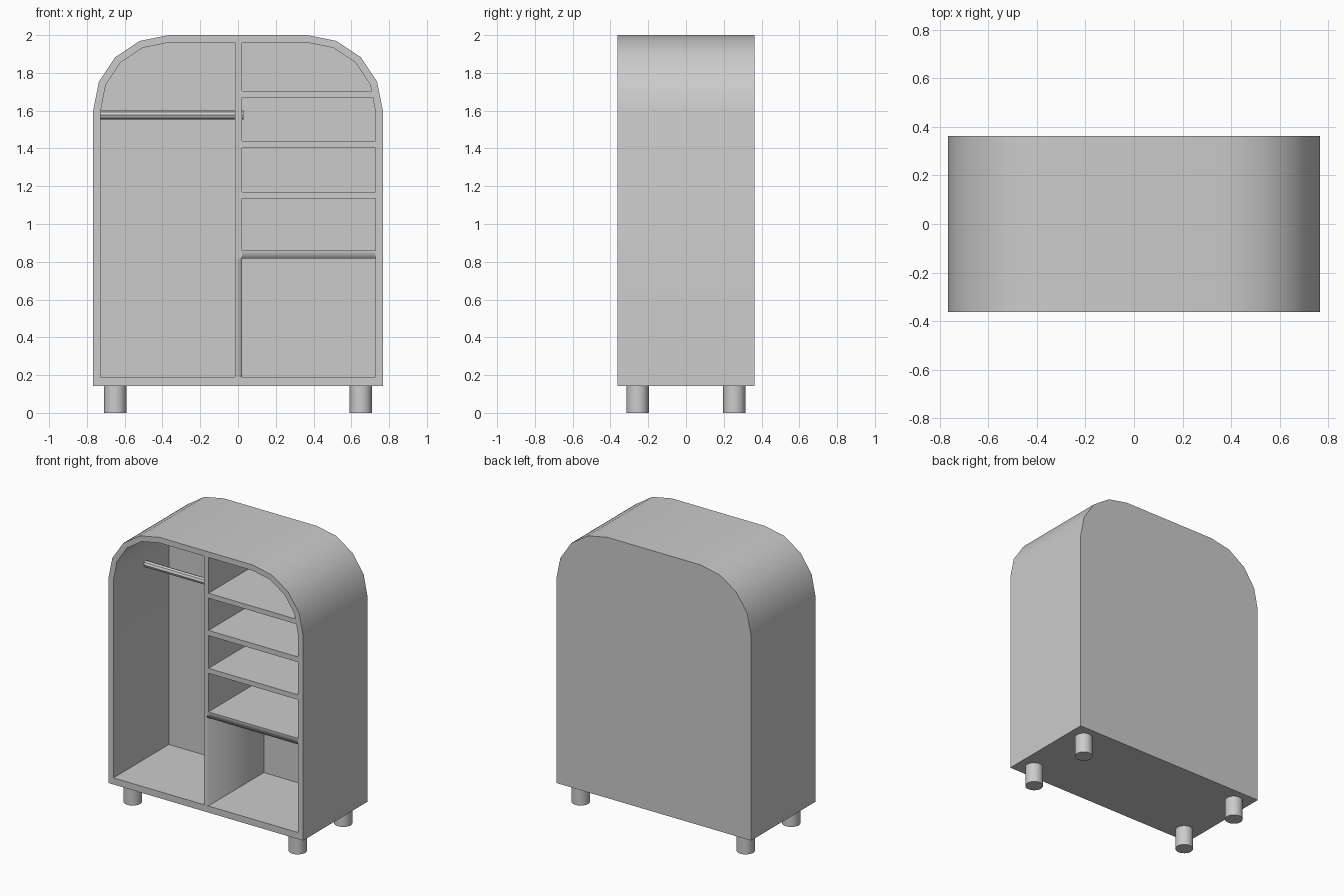
import bpy, bmesh
from math import cos, sin, pi, radians
from mathutils import Matrix, Vector

if "Cube" in bpy.data.objects:
    bpy.data.objects.remove(bpy.data.objects["Cube"], do_unlink=True)

FRONT, BACK, INNER_BACK = -0.363, 0.363, 0.26
ARC_X, ARC_Z = 0.367, 1.6

grey = bpy.data.materials.new("plain grey")
grey.use_nodes = True
colour = (0.6, 0.6, 0.6, 1)
grey.diffuse_color = colour
grey.node_tree.nodes["Principled BSDF"].inputs["Base Color"].default_value = colour


def finish(bm, name, smooth_angle=None):
    """Turn a bmesh into a named grey object."""
    bmesh.ops.recalc_face_normals(bm, faces=bm.faces)
    mesh = bpy.data.meshes.new(name)
    bm.to_mesh(mesh)
    bm.free()
    mesh.materials.append(grey)
    obj = bpy.data.objects.new(name, mesh)
    bpy.context.collection.objects.link(obj)
    if smooth_angle:
        bpy.ops.object.select_all(action='DESELECT')
        obj.select_set(True)
        bpy.context.view_layer.objects.active = obj
        bpy.ops.object.shade_smooth_by_angle(angle=radians(smooth_angle))
    return obj


def box(low, high):
    bm = bmesh.new()
    low, high = Vector(low), Vector(high)
    bmesh.ops.create_cube(bm, size=1)
    for v in bm.verts:
        v.co = (low + high) / 2 + v.co * (high - low)
    return bm


def soften(bm, is_soft):
    """Smooth the faces, keeping every edge sharp except the soft ones."""
    for f in bm.faces:
        f.smooth = True
    for e in bm.edges:
        e.smooth = is_soft(*(v.co for v in e.verts))


def cylinder(name, centre, radius, length, sides, rotation=None, smooth_angle=None):
    bm = bmesh.new()
    matrix = Matrix.Translation(centre) @ (rotation or Matrix())
    bmesh.ops.create_cone(bm, cap_ends=True, segments=sides, radius1=radius,
                          radius2=radius, depth=length, matrix=matrix)
    return finish(bm, name, smooth_angle)


def arch(half_width, bottom, radius):
    """Outline with square feet and rounded top corners."""
    steps = [i * pi / 8 for i in range(5)]
    right = [(half_width, bottom)]
    right += [(ARC_X + radius * cos(a), ARC_Z + radius * sin(a)) for a in steps]
    return right + [(-x, z) for x, z in reversed(right)]


# Arched carcass with a recessed interior and thick back
bm = bmesh.new()
outer, inner = arch(0.767, 0.143, 0.4), arch(0.727, 0.19, 0.36)
rings = [[bm.verts.new((x, y, z)) for x, z in outline]
         for outline, y in ((outer, BACK), (outer, FRONT), (inner, FRONT), (inner, INNER_BACK))]
for a, b in zip(rings, rings[1:]):
    for i in range(len(a)):
        j = (i + 1) % len(a)
        bm.faces.new((a[i], a[j], b[j], b[i]))
bm.faces.new(rings[0])
bm.faces.new(rings[-1])
finish(bm, "carcass", 30)

# Upright divider, with a soft front edge beside the lower compartment
SPLIT = 0.817
FACE = FRONT + 0.001
bm = box((-0.016, FACE, 0.18), (0.021, INNER_BACK + 0.01, 1.97))
bmesh.ops.bisect_plane(bm, geom=bm.verts[:] + bm.edges[:] + bm.faces[:],
                       plane_co=(0, 0, SPLIT), plane_no=(0, 0, 1))
soften(bm, lambda a, b: all(p.x > 0 and p.y < 0 and p.z < SPLIT + 0.01 for p in (a, b)))
finish(bm, "divider")

# Shelves: bottom, top, right end
shelves = ((1.67, 1.705, 0.715), (1.403, 1.44, 0.74), (1.135, 1.17, 0.74), (SPLIT, 0.86, 0.74))
for n, (bottom, top, end) in enumerate(shelves, 1):
    bm = box((0.01, FACE, bottom), (end, INNER_BACK + 0.01, top))
    if bottom == SPLIT:
        soften(bm, lambda a, b: all(p.y < 0 and p.z < SPLIT + 0.01 for p in (a, b)))
    finish(bm, f"shelf_{n}")

# Hanging rail
cylinder("hanging_rail", (-0.352, 0, 1.577), 0.023, 0.76, 8,
         rotation=Matrix.Rotation(pi / 2, 4, 'Y'))

# Feet
for side, x in (("left", 0.65), ("right", -0.65)):
    for end, y in (("front", -0.256), ("back", 0.256)):
        cylinder(f"{end}_{side}_foot", (x, y, 0.0725), 0.059, 0.145, 32, smooth_angle=30)
